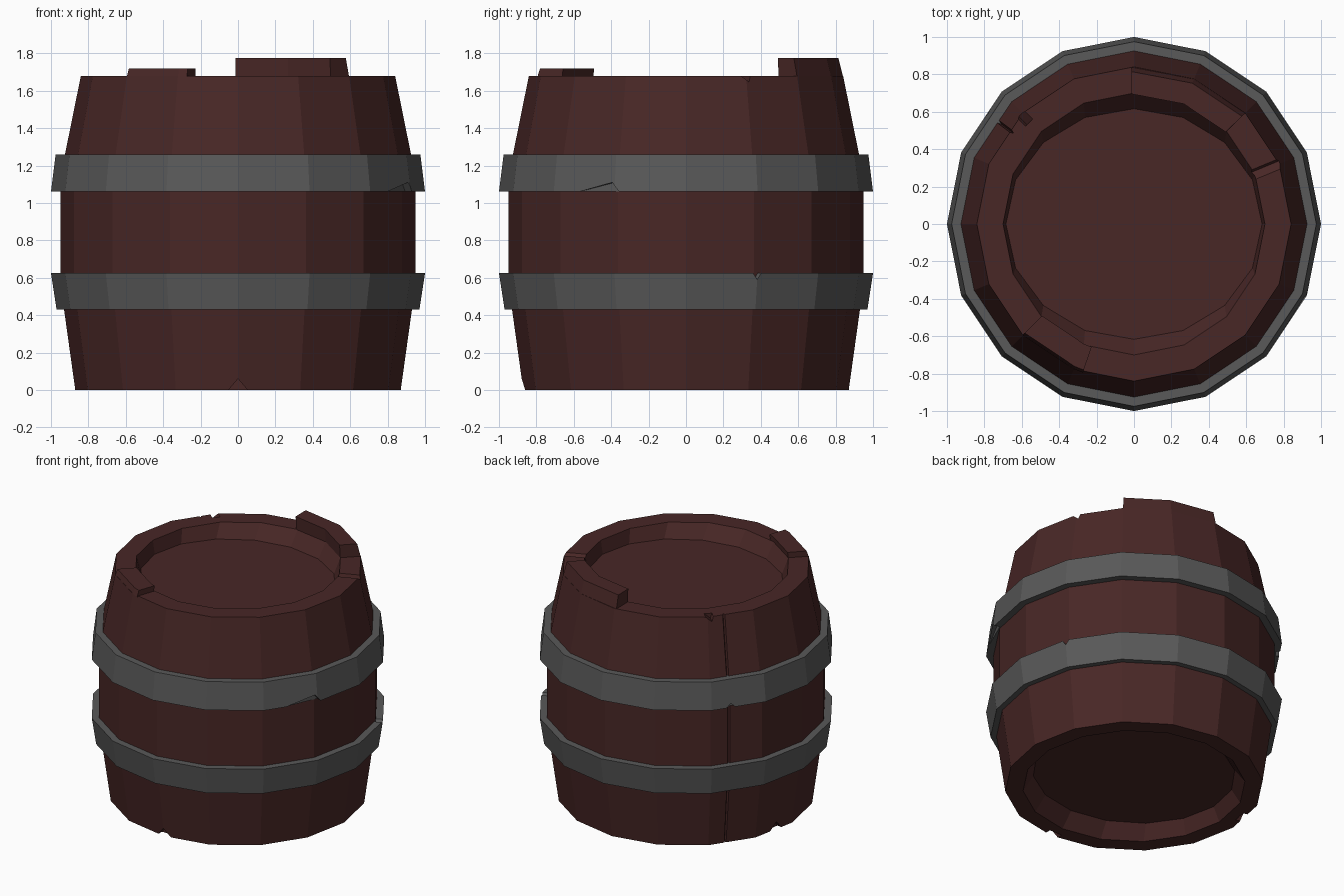
import bpy, bmesh
from math import cos, sin, radians

if "Cube" in bpy.data.objects:
    bpy.data.objects.remove(bpy.data.objects["Cube"])

SIDES = 16


def material(name, rgb):
    mat = bpy.data.materials.new(name)
    mat.use_nodes = True
    mat.diffuse_color = (*rgb, 1)
    mat.node_tree.nodes["Principled BSDF"].inputs["Base Color"].default_value = (*rgb, 1)
    return mat


WOOD = material("dark red wood", (0.065, 0.02, 0.019))
IRON = material("grey iron", (0.1, 0.1, 0.1))


def loft(name, rings, mat=None, closed=False):
    """Skin equal-length point rings; cap the ends or join them in a loop."""
    bm = bmesh.new()
    loops = [[bm.verts.new(p) for p in ring] for ring in rings]
    pairs = list(zip(loops, loops[1:]))
    if closed:
        pairs.append((loops[-1], loops[0]))
    else:
        bm.faces.new(loops[0])
        bm.faces.new(loops[-1])
    n = len(loops[0])
    for a, b in pairs:
        for i in range(n):
            j = (i + 1) % n
            bm.faces.new((a[i], a[j], b[j], b[i]))
    bmesh.ops.recalc_face_normals(bm, faces=bm.faces)
    mesh = bpy.data.meshes.new(name)
    bm.to_mesh(mesh)
    bm.free()
    obj = bpy.data.objects.new(name, mesh)
    bpy.context.collection.objects.link(obj)
    if mat:
        mesh.materials.append(mat)
    return obj


def polar(r, deg, z, t=0):
    a = radians(deg)
    return (r * cos(a) - t * sin(a), r * sin(a) + t * cos(a), z)


def ring(r, z, squash=1.0):
    pts = [polar(r, 360 * i / SIDES, z) for i in range(SIDES)]
    return [(x, y * squash, z) for x, y, z in pts]


def wedge(deg, r0, r1, tri):
    """Radial prism with a triangular (tangent, height) section."""
    return loft("cutter", [[polar(r, deg, z, t) for t, z in tri] for r in (r0, r1)])


def carve(obj, cutters):
    bpy.context.view_layer.objects.active = obj
    for cutter in cutters:
        mod = obj.modifiers.new("chip", 'BOOLEAN')
        mod.operation, mod.solver, mod.object = 'DIFFERENCE', 'EXACT', cutter
        bpy.ops.object.modifier_apply(modifier=mod.name)
        bpy.data.objects.remove(cutter)


# Barrel body: bulging staves with sunken heads at both ends
side = [(0.87, 0), (0.93, 0.43), (0.95, 0.62), (0.95, 1.06), (0.925, 1.26), (0.84, 1.68)]
body = loft("barrel_body",
            [ring(0.70, 0.1, 0.94), ring(0.75, 0)]
            + [ring(r, z) for r, z in side]
            + [ring(0.70, 1.68), ring(0.685, 1.58, 0.9)], WOOD)

# Long open seam between two staves, and chips on the rims
seam_path = [(0.867, -0.05)] + side[1:5] + [(0.83, 1.73)]
seam = loft("cutter", [[polar(0.983 * r - 0.02, 143, z),
                        polar(r + 0.05, 143, z, 0.035),
                        polar(r + 0.05, 143, z, -0.035)] for r, z in seam_path])
low_chip = [(-0.06, -0.01), (0.06, -0.01), (0, 0.06)]
rim_chip = [(-0.04, 1.69), (0.03, 1.69), (0.015, 1.645)]
carve(body, [seam,
             wedge(-90, 0.82, 1, low_chip),
             wedge(170, 0.82, 1, low_chip),
             wedge(22.5, 0.6, 1, rim_chip),
             wedge(136, 0.78, 1, rim_chip)])


# Iron hoops
def hoop(name, r_low, r_high, z0, z1):
    return loft(name, [ring(0.9, z0), ring(r_low, z0), ring(r_high, z1), ring(0.9, z1)],
                IRON, closed=True)


lower = hoop("lower_hoop", 0.97, 1.0, 0.43, 0.625)
upper = hoop("upper_hoop", 1.0, 0.975, 1.06, 1.26)
carve(lower, [wedge(22.5, 0.93, 1.1, [(-0.03, 0.635), (0.03, 0.635), (0, 0.59)])])
carve(upper, [wedge(-24, 0.955, 1.1, [(-0.24, 1.05), (0.06, 1.05), (0.01, 1.11)]),
              wedge(143, 0.955, 1.1, [(-0.04, 1.05), (0.04, 1.05), (0, 1.09)])])


# Staves standing proud of the upper rim
def raised_stave(name, angles, top, r_top):
    return loft(name, [[polar(0.70, a, 1.675), polar(0.84, a, 1.675),
                        polar(r_top, a, top), polar(0.695, a, top)] for a in angles], WOOD)


raised_stave("back_raised_stave", (45, 67.5, 91), 1.775, 0.815)
raised_stave("front_raised_stave", (225, 247.5, 251), 1.72, 0.825)
